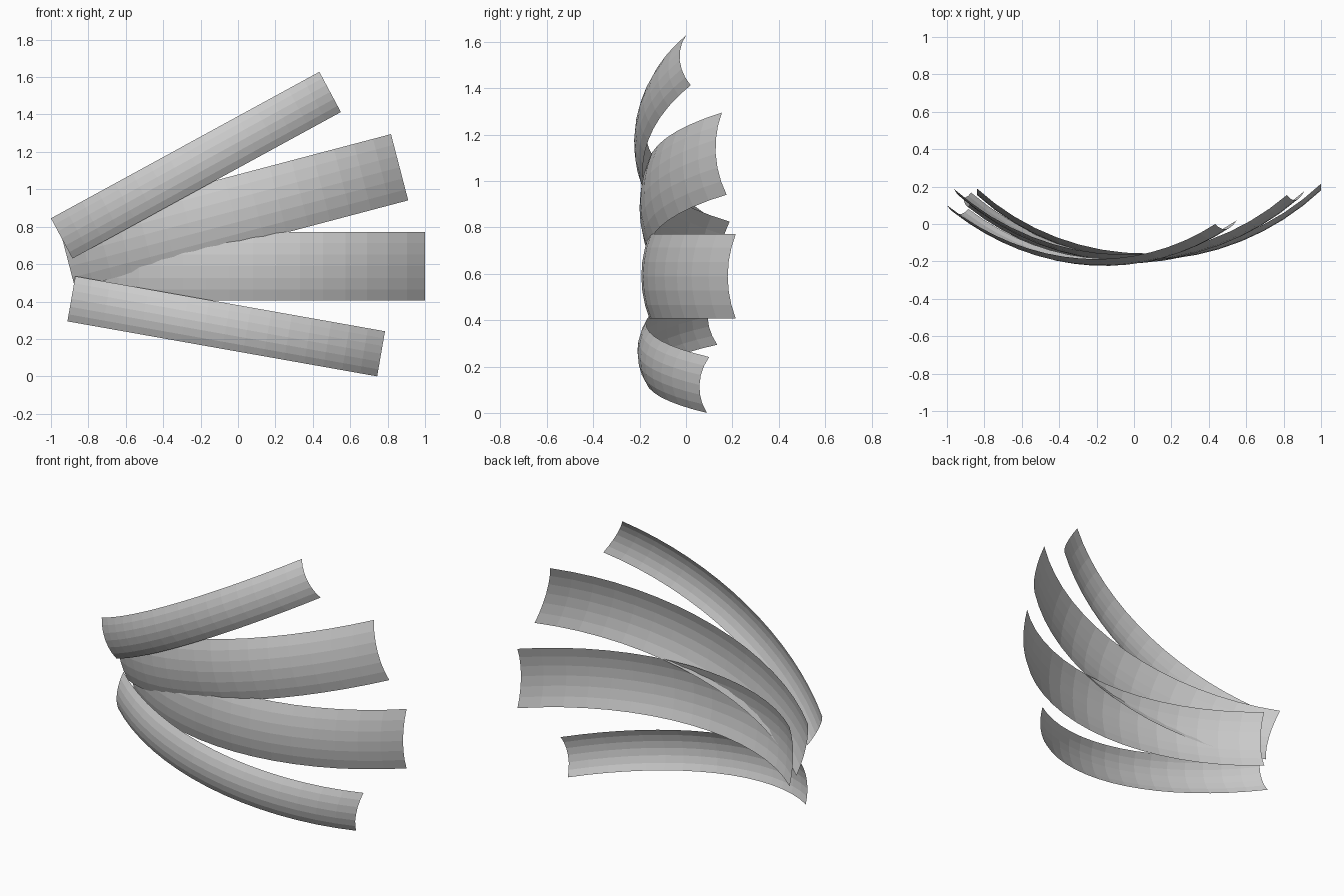
import bpy, bmesh
from math import sin, cos, asin, atan2
from mathutils import Vector

if "Cube" in bpy.data.objects:
    bpy.data.objects.remove(bpy.data.objects["Cube"])

LENGTH_SEGS, WIDTH_SEGS = 16, 6


def arc(half, sag, t):
    """Point on a shallow arc, t in -1..1: position along chord (-1..1) and depth."""
    r = (half * half + sag * sag) / (2 * sag)
    a = asin(half / r) * t
    return r * sin(a) / half, sag - r * (1 - cos(a))


def slat(name, top_left, top_right, low_right, sag, bulge):
    """Open curved sheet bowed forward along its length and across its width."""
    tl, tr, lr = Vector(top_left), Vector(top_right), Vector(low_right)
    along = tr - tl
    across = lr - tr
    across_left = Vector((across.x, -across.y, across.z))
    half_l, half_w = along.length / 2, across.length / 2
    bm = bmesh.new()
    rows = []
    for i in range(LENGTH_SEGS + 1):
        u, du = arc(half_l, sag, 2 * i / LENGTH_SEGS - 1)
        s = (u + 1) / 2
        row = []
        for j in range(WIDTH_SEGS + 1):
            v, dv = arc(half_w, bulge, 2 * j / WIDTH_SEGS - 1)
            p = tl + along * s + across_left.lerp(across, s) * (v + 1) / 2
            p.y -= du + dv
            row.append(bm.verts.new(p))
        rows.append(row)
    for a, b in zip(rows, rows[1:]):
        for j in range(WIDTH_SEGS):
            bm.faces.new((a[j], a[j + 1], b[j + 1], b[j]))
    mesh = bpy.data.meshes.new(name)
    bm.to_mesh(mesh)
    bm.free()
    obj = bpy.data.objects.new(name, mesh)
    bpy.context.collection.objects.link(obj)
    return obj


# four fanned slats, corners given as (x, y, z)
slat("top_slat", (-1.0, .10, .845), (.435, .0, 1.628), (.55, .02, 1.413), .235, .037)
slat("upper_slat", (-.963, .188, .825), (.818, .155, 1.295), (.91, .175, .941), .335, .037)
slat("middle_slat", (-.84, .19, .772), (1.0, .215, .772), (1.0, .215, .406), .36, .035)
slat("bottom_slat", (-.87, .125, .535), (.786, .10, .241), (.744, .09, .0), .285, .037)
